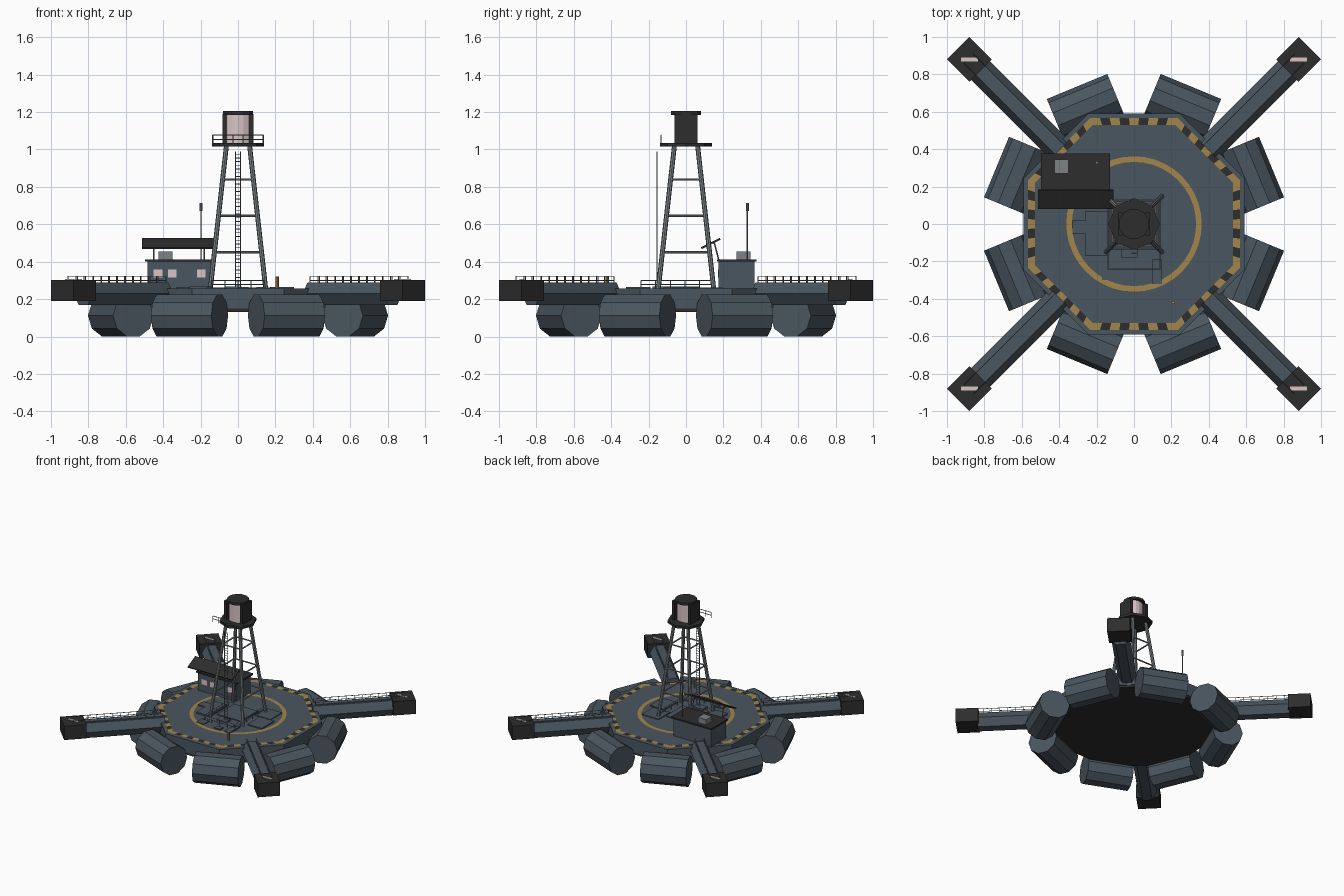
import bpy, bmesh, math
from mathutils import Vector, Matrix

if "Cube" in bpy.data.objects:
    bpy.data.objects.remove(bpy.data.objects["Cube"])

def material(name, rgb):
    m = bpy.data.materials.new(name)
    m.diffuse_color = (*rgb, 1)
    m.use_nodes = True
    m.node_tree.nodes["Principled BSDF"].inputs["Base Color"].default_value = m.diffuse_color
    return m

BLUE = material("blue_grey_steel", (0.068, 0.092, 0.115))
BLACK = material("black_metal", (0.026, 0.026, 0.026))
YELLOW = material("dull_yellow", (0.36, 0.235, 0.07))
PALE = material("pale_pink_glass", (0.70, 0.56, 0.56))
GREY = material("bare_grey_metal", (0.20, 0.225, 0.24))
T8 = math.radians(22.5)


class Part:
    """Collects primitives into one named object."""
    def __init__(self, name, *mats):
        self.name, self.mats, self.bm = name, mats, bmesh.new()

    def box(self, c, s, rot=Matrix()):
        m = Matrix.Translation(c) @ rot.to_4x4() @ Matrix.Diagonal((*s, 1))
        bmesh.ops.create_cube(self.bm, size=1, matrix=m)
        return self

    def span(self, x0, x1, y0, y1, z0, z1):
        return self.box(((x0 + x1) / 2, (y0 + y1) / 2, (z0 + z1) / 2),
                        (x1 - x0, y1 - y0, z1 - z0))

    def prism(self, n, r, z0, z1, turn=0.0, sy=1.0, r2=None):
        m = (Matrix.Translation((0, 0, (z0 + z1) / 2)) @ Matrix.Diagonal((1, sy, 1, 1))
             @ Matrix.Rotation(turn, 4, 'Z'))
        bmesh.ops.create_cone(self.bm, cap_ends=True, segments=n, radius1=r,
                              radius2=r2 or r, depth=z1 - z0, matrix=m)
        return self

    def tube(self, a, b, r, n=6, turn=0.0):
        # local x stays horizontal, local y points up for level tubes
        a, b = Vector(a), Vector(b)
        z = (b - a).normalized()
        x = Vector((0, 0, 1)).cross(z)
        x = x.normalized() if x.length > 1e-5 else Vector((1, 0, 0))
        rot = Matrix((x, z.cross(x), z)).transposed().to_4x4()
        m = Matrix.Translation((a + b) / 2) @ rot @ Matrix.Rotation(turn, 4, 'Z')
        bmesh.ops.create_cone(self.bm, cap_ends=True, segments=n, radius1=r,
                              radius2=r, depth=(b - a).length, matrix=m)
        return self

    def rail(self, a, b, z0, z1, posts, r=0.0025):
        a, b = Vector(a), Vector(b)
        for z in (z1, (z0 + z1) / 2):
            self.tube((*a, z), (*b, z), r, 4)
        for i in range(posts):
            p = a.lerp(b, i / (posts - 1))
            self.tube((*p, z0), (*p, z1), r, 4)
        return self

    def face(self, pts, mat=0):
        f = self.bm.faces.new([self.bm.verts.new(p) for p in pts])
        f.material_index = mat

    def done(self):
        me = bpy.data.meshes.new(self.name)
        self.bm.to_mesh(me)
        self.bm.free()
        for m in self.mats:
            me.materials.append(m)
        o = bpy.data.objects.new(self.name, me)
        bpy.context.collection.objects.link(o)
        return o


def polar(r, a, z):
    return Vector((r * math.cos(a), r * math.sin(a), z))


# Octagonal hull and dark underside
Part("hull", BLUE).prism(8, 0.64, 0.15, 0.256, T8).done()
Part("hull_underside", BLACK).prism(8, 0.635, 0.132, 0.15, T8).done()

# Hazard border: nine alternating plates per side
border = Part("hazard_border", YELLOW, BLACK)
for k in range(8):
    a0, a1 = T8 + k * math.pi / 4, T8 + (k + 1) * math.pi / 4
    for i in range(9):
        q = []
        for r, t in ((0.612, i), (0.612, i + 1), (0.574, i + 1), (0.574, i)):
            q.append(polar(r, a0, 0.259).lerp(polar(r, a1, 0.259), t / 9))
        border.face(q, i % 2)
border.done()

# Painted deck circle
ring = Part("deck_circle", YELLOW)
for i in range(40):
    a0, a1 = i * math.tau / 40, (i + 1) * math.tau / 40
    ring.face([polar(0.362, a0, 0.259), polar(0.362, a1, 0.259),
               polar(0.332, a1, 0.259), polar(0.332, a0, 0.259)])
ring.done()

# Raised deck plates under the tower
plates = Part("deck_plates", BLUE)
for i, (x0, x1, y0, y1) in enumerate((
        (.11, .26, .05, .20), (.17, .30, -.12, .04), (-.33, -.24, -.05, .02),
        (-.26, -.14, -.17, .07), (-.17, -.10, -.30, -.23), (0, .055, -.31, -.27),
        (.10, .15, -.32, -.19), (-.07, .02, -.18, -.12), (-.12, .10, -.10, .12))):
    plates.span(x0, x1, y0, y1, 0.25, 0.262 + 0.002 * (i % 4))
plates.done()

# Eight drum floats at the hull corners
floats = Part("floats", BLUE)
for k in range(8):
    a = T8 + k * math.pi / 4
    c, t = polar(0.678, a, 0.112), polar(0.175, a + math.pi / 2, 0)
    floats.tube(c - t, c + t, 0.1178, 10, math.radians(18))
floats.done()

# Four diagonal arms with rails, end blocks and lamp plates
arms, blocks = Part("arms", BLUE), Part("arm_end_blocks", BLACK)
lamps, arm_rails = Part("arm_lamps", PALE), Part("arm_rails", GREY)
for k in range(4):
    a = math.pi / 4 + k * math.pi / 2
    arms.tube(polar(0.56, a, 0.229), polar(1.17, a, 0.229), 0.07, 6, math.pi / 6)
    c = polar(0.88 * math.sqrt(2), a, 0.246)
    blocks.box(c, (0.17, 0.17, 0.114), Matrix.Rotation(a, 3, 'Z'))
    lamps.box((c.x, c.y, 0.305), (0.09, 0.02, 0.006))
    side = polar(0.035, a + math.pi / 2, 0)
    for s in (-1, 1):
        p, q = polar(0.58, a, 0) + s * side, polar(1.25, a, 0) + s * side
        arm_rails.rail(p.xy, q.xy, 0.277, 0.322, 12)
for p in (arms, blocks, lamps, arm_rails):
    p.done()

# Lattice tower: tapered legs and level braces
def corner(i, z):
    h = 0.148 - (z - 0.256) / 0.764 * 0.086
    sx, sy = ((1, 1), (-1, 1), (-1, -1), (1, -1))[i % 4]
    return Vector((sx * h, sy * h, z))

tower = Part("tower_frame", GREY)
for i in range(4):
    tower.tube(corner(i, 0.25), corner(i, 1.02), 0.013, 8)
    for z in (0.45, 0.645, 0.84):
        tower.tube(corner(i, z), corner(i + 1, z), 0.006)
tower.done()

# Ladder on the front
ladder = Part("ladder", GREY)
for x in (-0.014, 0.014):
    ladder.tube((x, -0.155, 0.256), (x, -0.155, 0.99), 0.0025, 4)
for i in range(36):
    z = 0.275 + i * 0.02
    ladder.tube((-0.014, -0.155, z), (0.014, -0.155, z), 0.002, 4)
ladder.done()

# Lookout platform, its front rail and the lantern
Part("lookout_platform", BLACK).prism(8, 0.138, 1.015, 1.035).done()
Part("lookout_rail", GREY).rail((-0.135, -0.133), (0.135, -0.133), 1.03, 1.077, 6, 0.003).done()
Part("lantern_glass", PALE).prism(16, 0.074, 1.035, 1.187, 0, 0.82).done()
shades = Part("lantern_shades", BLACK)
for s in (-1, 1):
    shades.box((s * 0.073, 0, 1.112), (0.022, 0.122, 0.154))
shades.done()
Part("lantern_cap", BLACK).prism(12, 0.082, 1.185, 1.205, math.pi / 12).done()

# Rails round the foot of the tower
foot = Part("tower_foot_rails", GREY)
foot.rail((-0.14, -0.24), (0.14, -0.24), 0.256, 0.30, 5)
for x in (-0.14, 0.14):
    foot.rail((x, -0.24), (x, 0.15), 0.256, 0.30, 6)
foot.done()

# Small deck bollard
Part("bollard", YELLOW).tube((0.21, -0.42, 0.25), (0.21, -0.42, 0.322), 0.009, 8).done()

# Cabin with roof, windows, vent box, sun panel and mast
Part("cabin", BLUE).span(-0.485, -0.14, 0.175, 0.365, 0.25, 0.402).done()
Part("cabin_roof", BLACK).span(-0.497, -0.127, 0.165, 0.378, 0.40, 0.412).done()
windows = Part("cabin_windows", PALE)
for x in (-0.427, -0.352, -0.197):
    windows.box((x, 0.174, 0.337), (0.047, 0.006, 0.044))
windows.done()
Part("roof_vent", GREY).span(-0.425, -0.35, 0.27, 0.345, 0.41, 0.455).done()
tilt = math.atan2(0.05, 0.10)
Part("sun_panel", BLACK).box((-0.312, 0.132, 0.497), (0.405, 0.112, 0.01),
                             Matrix.Rotation(tilt, 3, 'X')).done()
struts = Part("sun_panel_struts", GREY)
for x in (-0.45, -0.18):
    struts.tube((x, 0.175, 0.41), (x, 0.15, 0.505), 0.004)
struts.done()
Part("mast", GREY).tube((-0.198, 0.328, 0.41), (-0.198, 0.328, 0.68), 0.004).tube(
    (-0.198, 0.328, 0.67), (-0.198, 0.328, 0.715), 0.008, 8).done()
